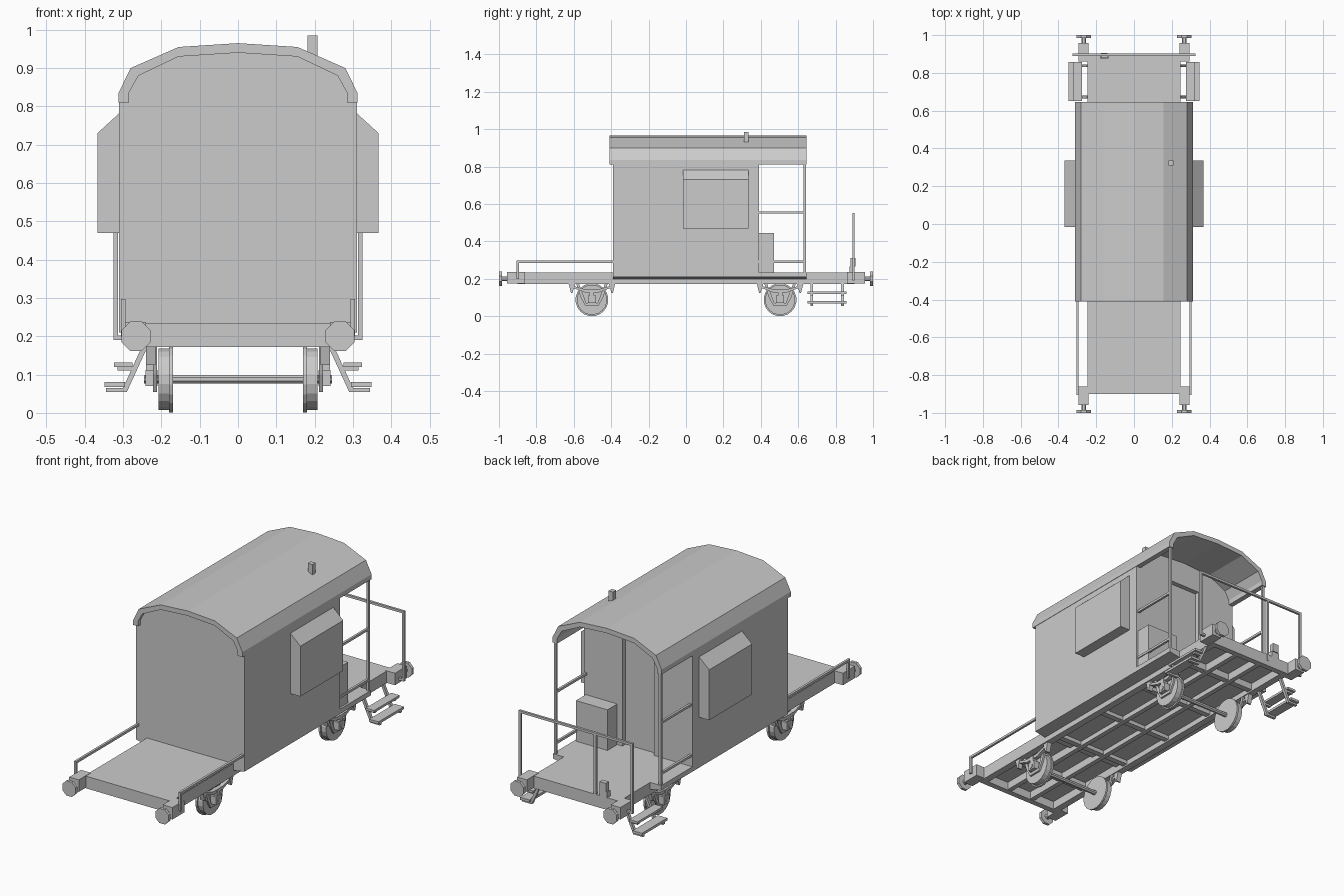
import bpy, bmesh, math
from mathutils import Matrix, Vector

if "Cube" in bpy.data.objects:
    bpy.data.objects.remove(bpy.data.objects["Cube"])

grey = bpy.data.materials.new("plain_grey")
grey.use_nodes = True
grey.diffuse_color = (0.6, 0.6, 0.6, 1)
grey.node_tree.nodes["Principled BSDF"].inputs["Base Color"].default_value = grey.diffuse_color

SIDES = ((1, "left"), (-1, "right"))
ENDS = ((-1, "front"), (1, "rear"))


def finish(name, bm):
    bmesh.ops.recalc_face_normals(bm, faces=bm.faces)
    mesh = bpy.data.meshes.new(name)
    bm.to_mesh(mesh)
    bm.free()
    mesh.materials.append(grey)
    obj = bpy.data.objects.new(name, mesh)
    bpy.context.collection.objects.link(obj)
    return obj


def prism(name, outline, axis, lo, hi):
    """Extrude an outline along x (outline is y, z) or y (outline is x, z)."""
    bm = bmesh.new()
    place = (lambda p, t: (t, p[0], p[1])) if axis == "x" else (lambda p, t: (p[0], t, p[1]))
    low = [bm.verts.new(place(p, lo)) for p in outline]
    high = [bm.verts.new(place(p, hi)) for p in outline]
    bm.faces.new(low)
    bm.faces.new(high)
    for i in range(len(low)):
        j = (i + 1) % len(low)
        bm.faces.new((low[i], low[j], high[j], high[i]))
    return finish(name, bm)


def box(name, x, y, z):
    x = sorted(x)
    return prism(name, [(x[0], z[0]), (x[1], z[0]), (x[1], z[1]), (x[0], z[1])], "y", *sorted(y))


def rod(name, centre, axis, radius, length, sides):
    bm = bmesh.new()
    turn = Matrix.Rotation(math.pi / 2, 4, "Y" if axis == "x" else "X")
    spin = Matrix.Rotation(math.pi / sides, 4, "Z")
    bmesh.ops.create_cone(bm, cap_ends=True, segments=sides, radius1=radius, radius2=radius,
                          depth=length, matrix=Matrix.Translation(Vector(centre)) @ turn @ spin)
    return finish(name, bm)


def mirrored(half):
    """Complete a half outline that runs from +x to the centre line."""
    return half + [(-x, z) for x, z in reversed(half) if x > 0]


def flip(points, s):
    return [(s * x, z) for x, z in points]


# Roof shell
outer = mirrored([(0.312, 0.81), (0.312, 0.835), (0.28, 0.9), (0.155, 0.955), (0, 0.965)])
inner = mirrored([(0.285, 0.81), (0.285, 0.835), (0.26, 0.88), (0.155, 0.93), (0, 0.94)])
prism("roof", outer + inner[::-1], "y", -0.41, 0.645)
box("chimney", (0.182, 0.208), (0.31, 0.335), (0.93, 0.985))

# Cabin body, rear wall with door recess, and floor with chamfered sill
WALL = 0.31
body = [(WALL, 0.21), (WALL, 0.81)] + inner + [(-WALL, 0.81), (-WALL, 0.21)]
doorway = [(-0.09, 0.21), (-0.09, 0.81), (0.09, 0.81), (0.09, 0.21)]
prism("cabin", body, "y", -0.39, 0.365)
prism("cabin_rear_wall", body + doorway, "y", 0.365, 0.39)
sill = [(0.25, 0.2), (WALL, 0.21), (WALL, 0.235)]
prism("cabin_floor", sill + flip(sill[::-1], -1), "y", -0.39, 0.645)
box("balcony_locker", (0.12, 0.3), (0.39, 0.47), (0.235, 0.445))

# Bay windows
for s, side in SIDES:
    bay = [(0.3, 0.47), (0.367, 0.47), (0.367, 0.73), (WALL, 0.782), (0.3, 0.782)]
    prism(side + "_bay", flip(bay, s), "y", -0.015, 0.335)

# Deck and underframe
box("deck", (-0.247, 0.247), (-0.9, 0.9), (0.215, 0.235))
for s, side in SIDES:
    box(side + "_sole_beam", (s * 0.21, s * 0.247), (-0.9, 0.9), (0.172, 0.215))
    box(side + "_inner_beam", (s * 0.06, s * 0.085), (-0.88, 0.88), (0.175, 0.215))
for e, end in ENDS:
    box(end + "_headstock", (-0.247, 0.247), (e * 0.87, e * 0.9), (0.172, 0.215))
for i in range(5):
    y = (i - 2) * 0.32
    box("cross_beam", (-0.21, 0.21), (y - 0.015, y + 0.015), (0.18, 0.215))

# Buffers
for e, end in ENDS:
    for s, side in SIDES:
        name = end + "_" + side + "_buffer"
        box(name + "_block", (s * 0.24, s * 0.295), (e * 0.86, e * 0.957), (0.175, 0.237))
        rod(name + "_stem", (s * 0.266, e * 0.97, 0.2), "y", 0.014, 0.04, 8)
        rod(name + "_plate", (s * 0.266, e * 0.9925, 0.2), "y", 0.041, 0.015, 8)

# Wheelsets, axle guards and leaf springs
for e, end in ENDS:
    y = e * 0.503
    rod(end + "_axle", (0, y, 0.088), "x", 0.012, 0.49, 8)
    for s, side in SIDES:
        name = end + "_" + side
        rod(name + "_wheel", (s * 0.19, y, 0.088), "x", 0.081, 0.036, 20)
        rod(name + "_flange", (s * 0.175, y, 0.088), "x", 0.088, 0.01, 20)
        guard = [(-0.085, 0.175), (-0.06, 0.1), (-0.035, 0.055), (0.035, 0.055), (0.06, 0.1),
                 (0.085, 0.175), (0.07, 0.175), (0.03, 0.07), (-0.03, 0.07), (-0.07, 0.175)]
        prism(name + "_axle_guard", [(y + a, z) for a, z in guard], "x", s * 0.212, s * 0.222)
        box(name + "_axle_box", (s * 0.21, s * 0.242), (y - 0.022, y + 0.022), (0.07, 0.112))
        box(name + "_spring_buckle", (s * 0.215, s * 0.24), (y - 0.012, y + 0.012), (0.11, 0.145))
        spring = [(-0.11, 0.155), (-0.04, 0.128), (0.04, 0.128), (0.11, 0.155),
                  (0.1, 0.162), (0.04, 0.145), (-0.04, 0.145), (-0.1, 0.162)]
        prism(name + "_spring", [(y + a, z) for a, z in spring], "x", s * 0.217, s * 0.238)
        for d in (-1, 1):
            hanger = [(0.09, 0.175), (0.125, 0.175), (0.112, 0.125), (0.104, 0.125)]
            prism(name + "_hanger", [(y + d * a, z) for a, z in hanger], "x", s * 0.215, s * 0.24)

# Boarding steps
for s, side in SIDES:
    strut = [(0.235, 0.175), (0.25, 0.175), (0.3, 0.065), (0.345, 0.065), (0.345, 0.055), (0.29, 0.055)]
    arm = [(0.268, 0.11), (0.315, 0.11), (0.315, 0.12), (0.268, 0.12)]
    for y in (0.665, 0.83):
        prism(side + "_step_strut", flip(strut, s), "y", y, y + 0.015)
        prism(side + "_step_arm", flip(arm, s), "y", y, y + 0.015)
    box(side + "_upper_tread", (s * 0.275, s * 0.323), (0.65, 0.857), (0.12, 0.132))
    box(side + "_lower_tread", (s * 0.295, s * 0.348), (0.65, 0.857), (0.067, 0.08))

# Side rails, roof posts and front deck rails
for s, side in SIDES:
    rail = (s * 0.293, s * 0.305)
    box(side + "_roof_post", rail, (0.629, 0.641), (0.235, 0.835))
    for z in (0.285, 0.548):
        box(side + "_balcony_rail", rail, (0.39, 0.635), (z, z + 0.012))
    box(side + "_deck_rail", rail, (-0.905, -0.39), (0.285, 0.297))
    box(side + "_deck_rail_post", rail, (-0.905, -0.893), (0.2, 0.29))
    box(side + "_end_rail_post", (s * 0.313, s * 0.325), (0.89, 0.902), (0.19, 0.553))
    box(side + "_end_rail_foot", (s * 0.285, s * 0.325), (0.89, 0.902), (0.19, 0.202))

# Rear end rail with middle post and brake stand
box("end_rail", (-0.325, 0.325), (0.89, 0.902), (0.541, 0.553))
box("end_rail_middle_post", (-0.116, -0.104), (0.89, 0.902), (0.2, 0.545))
box("brake_stand", (-0.18, -0.135), (0.875, 0.9), (0.235, 0.265))
box("brake_handle", (-0.175, -0.14), (0.88, 0.905), (0.265, 0.31))
